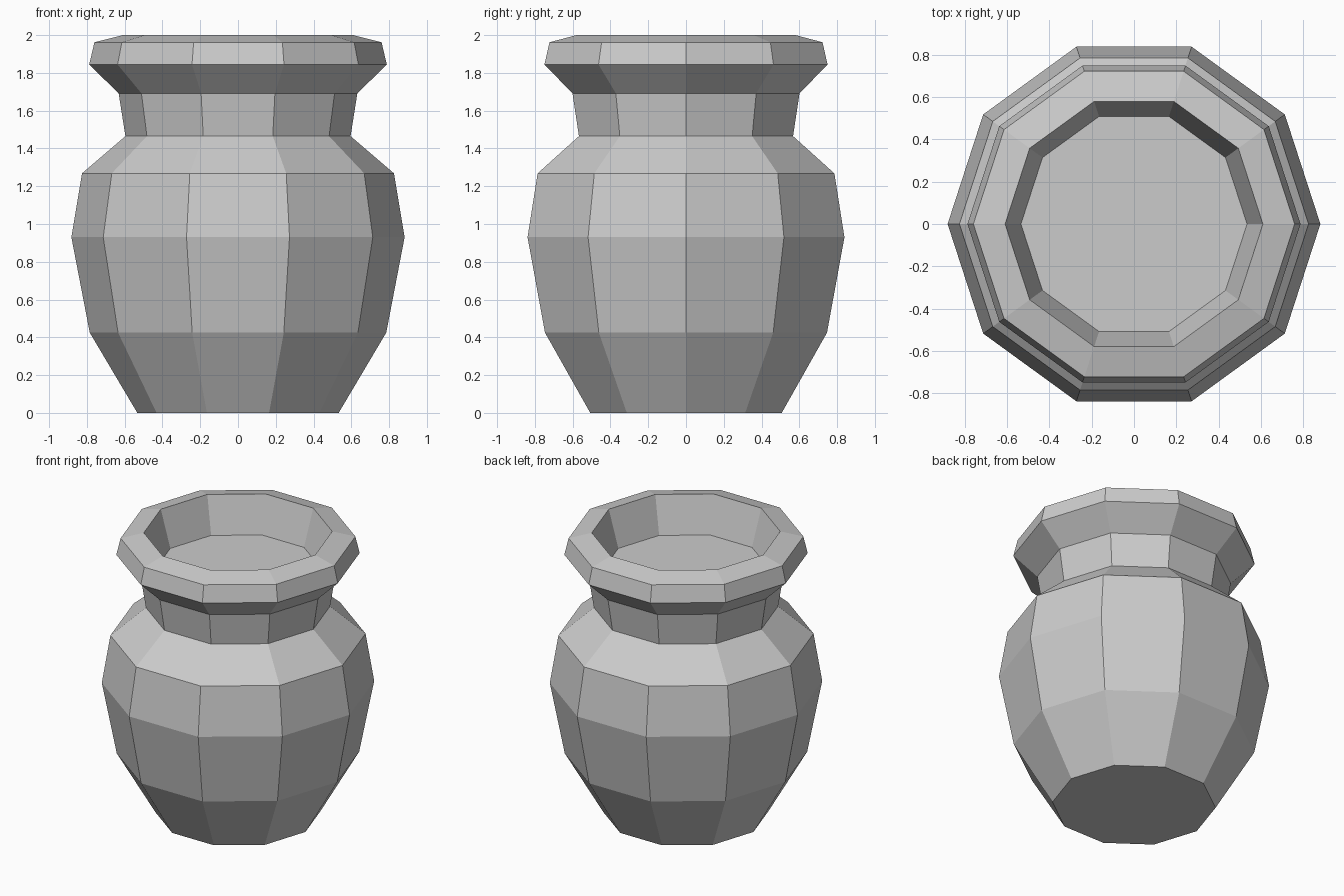
import bpy, bmesh, math

cube = bpy.data.objects.get("Cube")
if cube:
    bpy.data.objects.remove(cube, do_unlink=True)

# Clay colour
clay = bpy.data.materials.new("grey_clay")
clay.use_nodes = True
colour = (0.6, 0.6, 0.6, 1.0)
clay.diffuse_color = colour
clay.node_tree.nodes["Principled BSDF"].inputs["Base Color"].default_value = colour

SIDES = 10

# Radius and height pairs: base, belly, shoulder, neck, lip, inner floor
PROFILE = [
    (0.533, 0.0), (0.785, 0.425), (0.882, 0.93), (0.826, 1.268),
    (0.596, 1.465), (0.632, 1.692), (0.788, 1.844), (0.76, 1.962),
    (0.61, 2.0), (0.535, 1.74),
]


def lathe(name, profile, sides, material):
    """Faceted solid of revolution, capped at both ends."""
    bm = bmesh.new()
    rings = []
    for radius, height in profile:
        angles = [math.tau * i / sides for i in range(sides)]
        rings.append([bm.verts.new((radius * math.cos(a), radius * math.sin(a), height))
                      for a in angles])
    for low, high in zip(rings, rings[1:]):
        for i in range(sides):
            j = (i + 1) % sides
            bm.faces.new((low[i], low[j], high[j], high[i]))
    bm.faces.new(rings[0][::-1])
    bm.faces.new(rings[-1])
    bmesh.ops.recalc_face_normals(bm, faces=bm.faces)
    mesh = bpy.data.meshes.new(name)
    bm.to_mesh(mesh)
    bm.free()
    mesh.materials.append(material)
    obj = bpy.data.objects.new(name, mesh)
    bpy.context.collection.objects.link(obj)
    return obj


# Pot with a flared lip and a shallow opening
lathe("pot", PROFILE, SIDES, clay)
